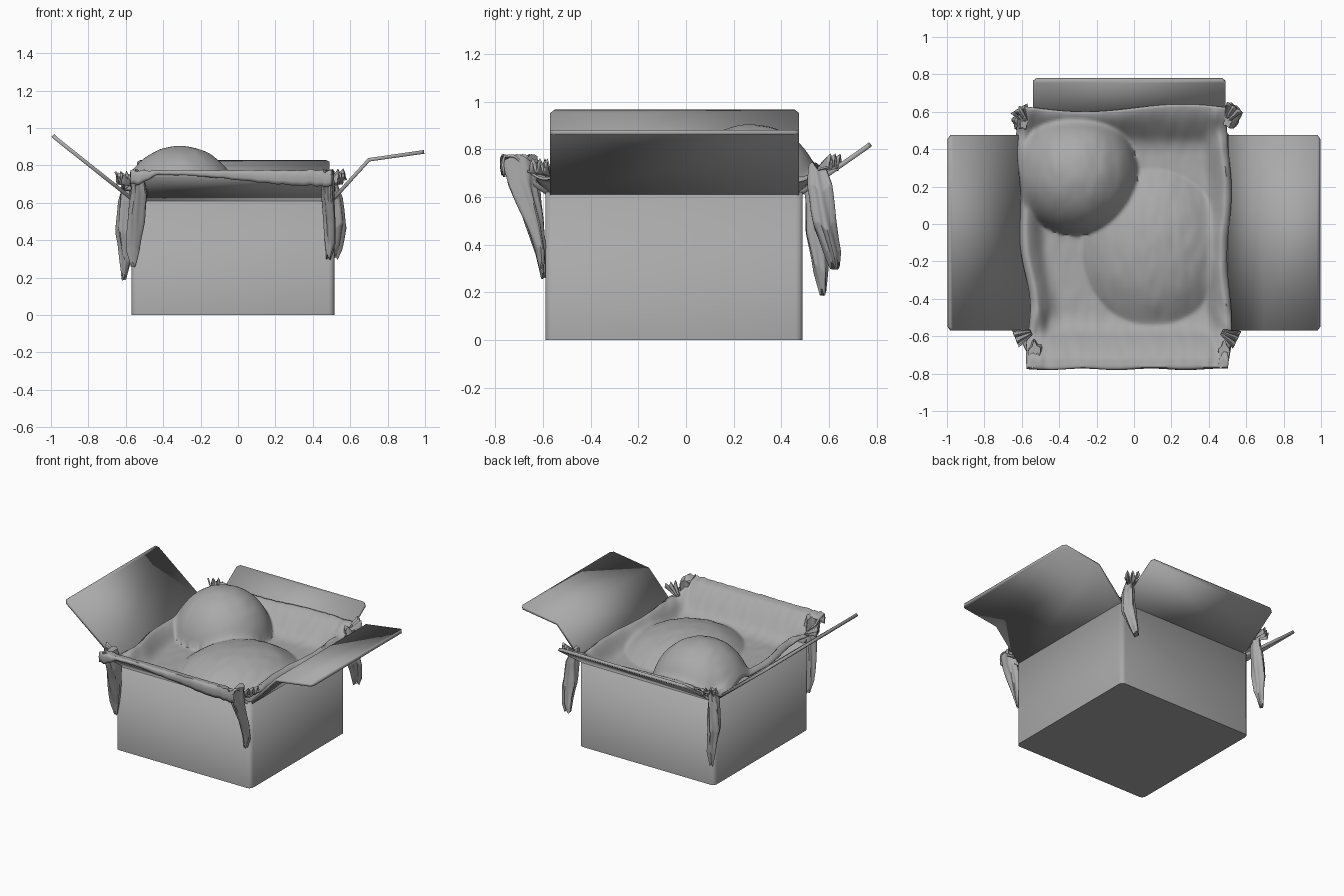
import bpy, bmesh, math
from mathutils import Vector, noise

cube = bpy.data.objects.get("Cube")
if cube:
    bpy.data.objects.remove(cube, do_unlink=True)

grey = bpy.data.materials.new("plain grey")
grey.use_nodes = True
GREY = (0.4, 0.4, 0.4, 1)
grey.diffuse_color = GREY
grey.node_tree.nodes["Principled BSDF"].inputs["Base Color"].default_value = GREY

X0, X1, Y0, Y1, TOP = -0.57, 0.515, -0.59, 0.49, 0.62


def finish(name, bm, angle=35):
    bmesh.ops.recalc_face_normals(bm, faces=bm.faces)
    me = bpy.data.meshes.new(name)
    bm.to_mesh(me)
    bm.free()
    me.materials.append(grey)
    ob = bpy.data.objects.new(name, me)
    bpy.context.collection.objects.link(ob)
    bpy.ops.object.select_all(action="DESELECT")
    ob.select_set(True)
    bpy.context.view_layer.objects.active = ob
    bpy.ops.object.shade_smooth_by_angle(angle=math.radians(angle))
    return ob


def skin(bm, rows, closed=False):
    """Bridge equal rows of points with quads."""
    vs = [[bm.verts.new(p) for p in r] for r in rows]
    n = len(rows[0])
    for a, b in zip(vs, vs[1:]):
        for j in range(n if closed else n - 1):
            k = (j + 1) % n
            bm.faces.new((a[j], a[k], b[k], b[j]))
    return vs


def solidify(ob, t, offset=-1):
    m = ob.modifiers.new("thickness", "SOLIDIFY")
    m.thickness, m.offset = t, offset


def smooth(a, b, v):
    t = min(max((v - a) / (b - a), 0), 1)
    return t * t * (3 - 2 * t)


# Open box with softened upright corners
bm = bmesh.new()
bmesh.ops.create_cube(bm, size=1)
for v in bm.verts:
    v.co = ((X0 + X1) / 2 + v.co.x * (X1 - X0), (Y0 + Y1) / 2 + v.co.y * (Y1 - Y0), (v.co.z + 0.5) * TOP)
upright = [e for e in bm.edges if abs(e.verts[0].co.z - e.verts[1].co.z) > 0.1]
bmesh.ops.bevel(bm, geom=upright, offset=0.03, segments=3, profile=0.5, affect="EDGES")
bmesh.ops.delete(bm, geom=[f for f in bm.faces if f.normal.z > 0.9], context="FACES")
box = finish("box", bm)
solidify(box, 0.02)


# Flaps, each a folded sheet swept from its hinge
def flap(name, path, lo, hi, along_x):
    bm = bmesh.new()
    end = len(path) - 1
    rows = []
    for i, (d, z) in enumerate(path):
        cut = 0.02 if i == end else 0
        ends = (lo + cut, hi - cut)
        rows.append([(e, d, z) if along_x else (d, e, z) for e in ends])
    skin(bm, rows)
    solidify(finish(name, bm), 0.02, 0)


flap("right_flap", [(-0.56, 0.615), (-0.975, 0.945), (-0.99, 0.96)], -0.57, 0.475, False)
flap("left_flap", [(0.505, 0.615), (0.70, 0.83), (0.98, 0.87), (0.995, 0.872)], -0.57, 0.475, False)
flap("back_flap", [(0.48, 0.615), (0.76, 0.81), (0.775, 0.822)], -0.54, 0.49, True)
flap("front_flap", [(-0.58, 0.615), (-0.755, 0.745), (-0.765, 0.752)], -0.54, 0.49, True)


# Cloth draped over two round bulges
def edges_at(y):
    wave = 0.012 * math.sin(y * 11)
    left = -0.565 - 0.055 * smooth(-0.5, 0.2, y) + wave
    right = 0.51 + 0.012 * math.sin(y * 9)
    return left, right


def dome(x, y, cx, cy, rx, ry, base, h):
    r2 = ((x - cx) / rx) ** 2 + ((y - cy) / ry) ** 2
    return base + h * math.sqrt(1 - r2) if r2 < 1 else base - 0.1 * (r2 - 1)


def soft_max(a, b, k=0.07):
    h = max(k - abs(a - b), 0) / k
    return max(a, b) + h * h * k / 4


def drape(x, y):
    left, right = edges_at(y)
    near = min(x - left, right - x)
    rim = 0.56 + 0.14 * (1 - smooth(0.02, 0.17, near)) - 0.03 * (1 - smooth(0, 0.035, near))
    back = 0.56 + 0.18 * smooth(0.36, 0.62, y)
    front = 0.56 + 0.215 * smooth(0.46, 0.78, -y) + 0.015 * smooth(0.55, 0.65, -y) * (1 - smooth(0.7, 0.76, -y))
    z = soft_max(soft_max(rim, back), front)
    z = soft_max(z, dome(x, y, 0.1, -0.13, 0.38, 0.42, 0.52, 0.21))
    z = soft_max(z, dome(x, y, -0.31, 0.27, 0.33, 0.33, 0.55, 0.354))
    corner = (1 - smooth(0, 0.16, near)) * smooth(0.3, 0.6, abs(y))
    crease = noise.noise(Vector((x * 22, y * 9, 0)))
    return z + crease * (0.004 + 0.025 * corner)


bm = bmesh.new()
NX, NY = 84, 100
rows = []
for j in range(NY + 1):
    v = 0.62 - 1.385 * j / NY
    row = []
    for i in range(NX + 1):
        left, right = edges_at(v)
        x = left + (right - left) * i / NX
        y = v + (0.02 * math.sin(x * 6) * smooth(0.45, 0.62, v))
        row.append((x, y, drape(x, v)))
    rows.append(row)
# Front hem rolls over the lip and sags toward one end
for k in range(1, 6):
    row = []
    for x, _, z in rows[NY]:
        drop = 0.025 + 0.06 * smooth(-0.4, 0.45, x) + 0.05 * smooth(0.42, 0.54, -x)
        ripple = 0.004 * math.sin(x * 17)
        row.append((x, -0.765 - 0.012 * math.sin(k / 5 * 2.6) + ripple, z - drop * (k / 5) ** 1.5))
    rows.append(row)
skin(bm, rows)
solidify(finish("draped_cloth", bm, 60), 0.01)


# Gathered corner tails: pleated lofts of (x, y, z, half width x, half width y)
def tail(name, sections, seed):
    bm = bmesh.new()
    n, rows = 28, []
    steps = 7
    for s, (a, b) in enumerate(zip(sections, sections[1:])):
        for k in range(steps + (s == len(sections) - 2)):
            t = smooth(0, 1, k / steps)
            x, y, z, wx, wy = (p + (q - p) * t for p, q in zip(a, b))
            ring = []
            for i in range(n):
                ang = math.tau * i / n
                pleat = 1 + 0.16 * math.sin(ang * 5 + z * 6 + seed)
                pleat += 0.2 * noise.noise(Vector((math.cos(ang), math.sin(ang) + seed, z * 7)))
                ring.append((x + wx * pleat * math.cos(ang), y + wy * pleat * math.sin(ang),
                             z + 0.015 * math.sin(ang * 3 + seed)))
            rows.append(ring)
    vs = skin(bm, rows, True)
    bm.faces.new(vs[0])
    bm.faces.new(vs[-1])
    finish(name, bm, 50)


tail("front_right_tail", [(-0.53, -0.70, 0.765, 0.03, 0.07), (-0.525, -0.68, 0.66, 0.04, 0.055),
                          (-0.545, -0.64, 0.50, 0.045, 0.04), (-0.56, -0.61, 0.36, 0.035, 0.02),
                          (-0.56, -0.60, 0.27, 0.012, 0.01)], 1)
tail("front_left_tail", [(0.48, -0.70, 0.765, 0.03, 0.07), (0.48, -0.69, 0.66, 0.03, 0.055),
                         (0.49, -0.64, 0.50, 0.03, 0.035), (0.495, -0.61, 0.38, 0.025, 0.02),
                         (0.485, -0.605, 0.31, 0.012, 0.01)], 2)
tail("back_right_tail", [(-0.59, 0.54, 0.72, 0.02, 0.03), (-0.60, 0.54, 0.62, 0.035, 0.04),
                         (-0.61, 0.55, 0.45, 0.04, 0.045), (-0.60, 0.565, 0.30, 0.03, 0.03),
                         (-0.61, 0.575, 0.20, 0.012, 0.012)], 3)
tail("back_left_tail", [(0.50, 0.55, 0.73, 0.02, 0.03), (0.52, 0.56, 0.64, 0.035, 0.045),
                        (0.53, 0.58, 0.48, 0.045, 0.045), (0.52, 0.615, 0.36, 0.03, 0.03),
                        (0.51, 0.625, 0.31, 0.02, 0.018)], 4)


# Frilled tufts where the cloth is pinched at the corners
def tuft(name, x, y, z, dx, dy):
    base = Vector((x, y, z))
    out = Vector((dx, dy, 0)).normalized()
    side = Vector((-out.y, out.x, 0))
    rows = []
    for k in range(7):
        t = k / 6
        row = []
        for i in range(15):
            u = i / 7 - 1
            frill = Vector((0, 0, 0.03 * t * math.sin(u * 9 + x)))
            row.append(base + out * 0.09 * t + side * u * (0.015 + 0.035 * t) + frill + Vector((0, 0, 0.04 * t)))
        rows.append(row)
    bm = bmesh.new()
    skin(bm, rows)
    solidify(finish(name, bm, 50), 0.008, 0)


tuft("back_right_tuft", -0.57, 0.54, 0.70, -0.6, 1)
tuft("back_left_tuft", 0.49, 0.55, 0.71, 0.7, 1)
tuft("front_right_tuft", -0.55, -0.58, 0.69, -1, -0.4)
tuft("front_left_tuft", 0.47, -0.58, 0.69, 1, -0.5)
